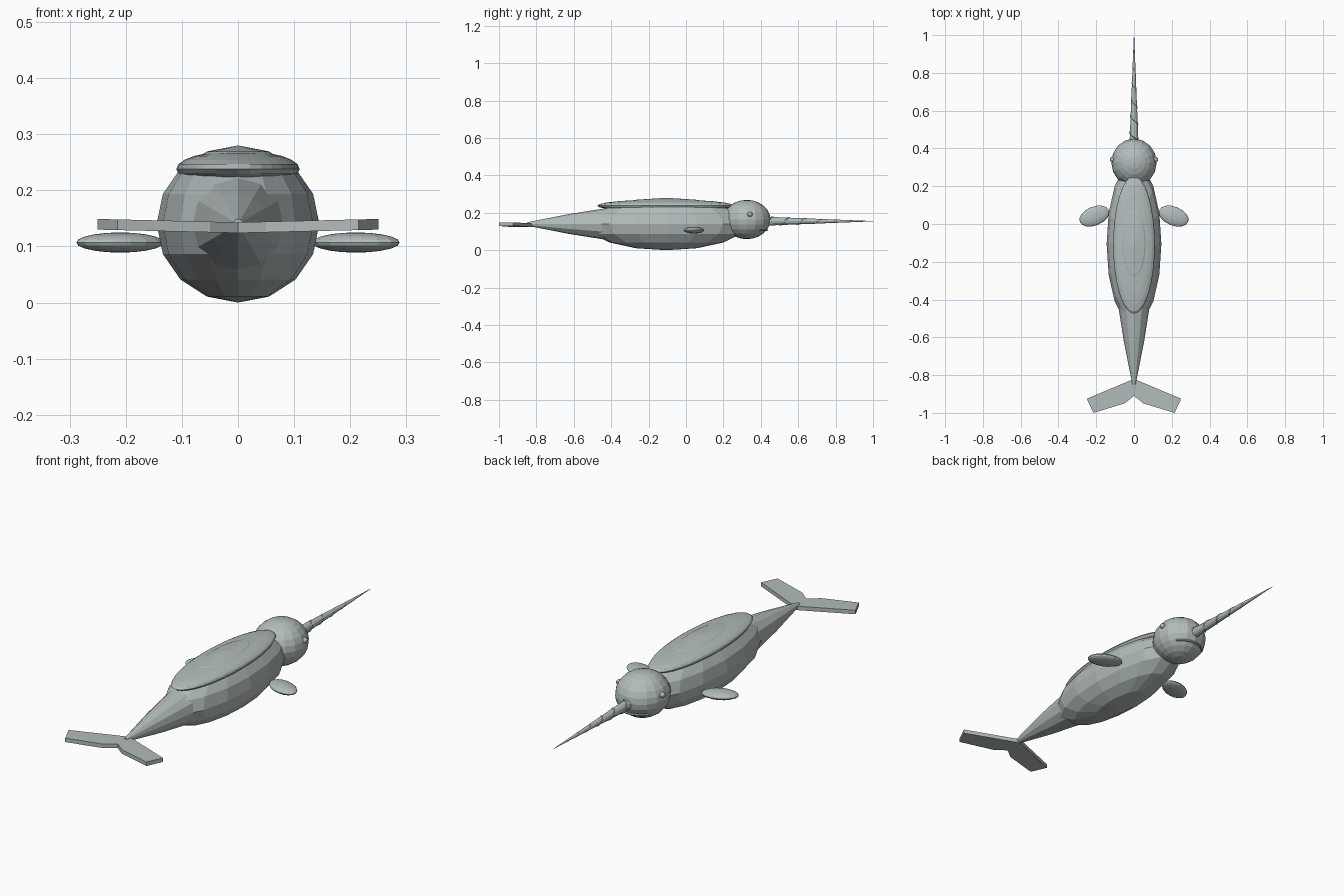
import bpy, bmesh, math
from mathutils import Matrix, Vector

if "Cube" in bpy.data.objects:
    bpy.data.objects.remove(bpy.data.objects["Cube"])

grey = bpy.data.materials.new("pale_grey")
grey.diffuse_color = (0.45, 0.50, 0.50, 1)
grey.use_nodes = True
grey.node_tree.nodes["Principled BSDF"].inputs["Base Color"].default_value = grey.diffuse_color


def finish(name, bm):
    bmesh.ops.recalc_face_normals(bm, faces=bm.faces[:])
    mesh = bpy.data.meshes.new(name)
    bm.to_mesh(mesh)
    bm.free()
    mesh.materials.append(grey)
    ob = bpy.data.objects.new(name, mesh)
    bpy.context.collection.objects.link(ob)
    return ob


def ellipsoid(name, loc, radii, segs=16, rings=8, turn=0.0):
    bm = bmesh.new()
    m = Matrix.Translation(loc) @ Matrix.Rotation(turn, 4, 'Z') @ Matrix.Diagonal((*radii, 1))
    bmesh.ops.create_uvsphere(bm, u_segments=segs, v_segments=rings, radius=1, matrix=m)
    return finish(name, bm)


def lathe_y(name, profile, z, segs):
    """Closed tapering solid around an axis along y; profile holds (y, radius)."""
    bm = bmesh.new()
    rings = []
    for y, r in profile:
        rings.append([bm.verts.new((r * math.sin(2 * math.pi * i / segs), y,
                                    z + r * math.cos(2 * math.pi * i / segs)))
                      for i in range(segs)])
    for a, b in zip(rings, rings[1:]):
        for i in range(segs):
            j = (i + 1) % segs
            bm.faces.new((a[i], a[j], b[j], b[i]))
    bm.faces.new(rings[0])
    bm.faces.new(rings[-1])
    return finish(name, bm)


def tube(name, points, radii, sides=6):
    """Tapering tube along a path."""
    bm = bmesh.new()
    rings = []
    for k, p in enumerate(points):
        d = Vector(points[min(k + 1, len(points) - 1)]) - Vector(points[max(k - 1, 0)])
        q = d.to_track_quat('Z', 'Y')
        rings.append([bm.verts.new(Vector(p) + q @ Vector(
            (radii[k] * math.cos(2 * math.pi * i / sides),
             radii[k] * math.sin(2 * math.pi * i / sides), 0))) for i in range(sides)])
    for a, b in zip(rings, rings[1:]):
        for i in range(sides):
            j = (i + 1) % sides
            bm.faces.new((a[i], a[j], b[j], b[i]))
    bm.faces.new(rings[0])
    bm.faces.new(rings[-1])
    return finish(name, bm)


# Body, head and the raised plate on the back
ellipsoid("body", (0, -0.105, 0.14), (0.145, 0.43, 0.14))
ellipsoid("head", (0, 0.325, 0.164), (0.12, 0.127, 0.105), 16, 12)
ellipsoid("back_plate", (0, -0.11, 0.238), (0.11, 0.365, 0.033), 32, 12)

# Tapering tail
lathe_y("tail_stock", [(-0.43, 0.084), (-0.62, 0.054), (-0.85, 0.009)], 0.14, 12)

# Flukes: one flat outline, mirrored, with the tips raised slightly
half = [(0.0, -0.82), (0.25, -0.925), (0.215, -1.0), (0.05, -0.95), (0.0, -0.91)]
outline = half + [(-x, y) for x, y in reversed(half[1:4])]
bm = bmesh.new()
zlift = lambda x: 0.124 + 0.006 * abs(x) / 0.25
low = [bm.verts.new((x, y, zlift(x))) for x, y in outline]
top = [bm.verts.new((x, y, zlift(x) + 0.019)) for x, y in outline]
for ids in ([0, 1, 2, 3, 4], [4, 5, 6, 7, 0]):
    bm.faces.new([low[i] for i in ids])
    bm.faces.new([top[i] for i in ids])
for i in range(8):
    j = (i + 1) % 8
    bm.faces.new((low[i], low[j], top[j], top[i]))
finish("tail_flukes", bm)

# Flippers and eyes on both sides
for side, s in (("left", -1), ("right", 1)):
    ellipsoid(side + "_flipper", (s * 0.21, 0.042, 0.107), (0.083, 0.05, 0.018),
              16, 10, -s * math.radians(22))
    ellipsoid(side + "_eye", (s * 0.114, 0.342, 0.192), (0.014, 0.014, 0.013), 12, 8)

# Mouth line around the lower front of the head
mouth = []
for k in range(13):
    a = math.radians(-50 + 100 * k / 12)
    mouth.append((0.102 * math.sin(a), 0.325 + 0.108 * math.cos(a), 0.107))
tube("mouth", mouth, [0.005] * 13)

# Tusk with a spiral ridge
lathe_y("tusk", [(0.42, 0.024), (1.0, 0.0008)], 0.155, 12)
path, thick = [], []
for k in range(97):
    t = k / 96
    r = 0.0225 * (1 - t) + 0.0005
    a = 2 * math.pi * 6 * t
    path.append((r * math.cos(a), 0.44 + 0.53 * t, 0.155 + r * math.sin(a)))
    thick.append(0.004 * (1 - t) + 0.0008)
tube("tusk_spiral", path, thick, 5)
